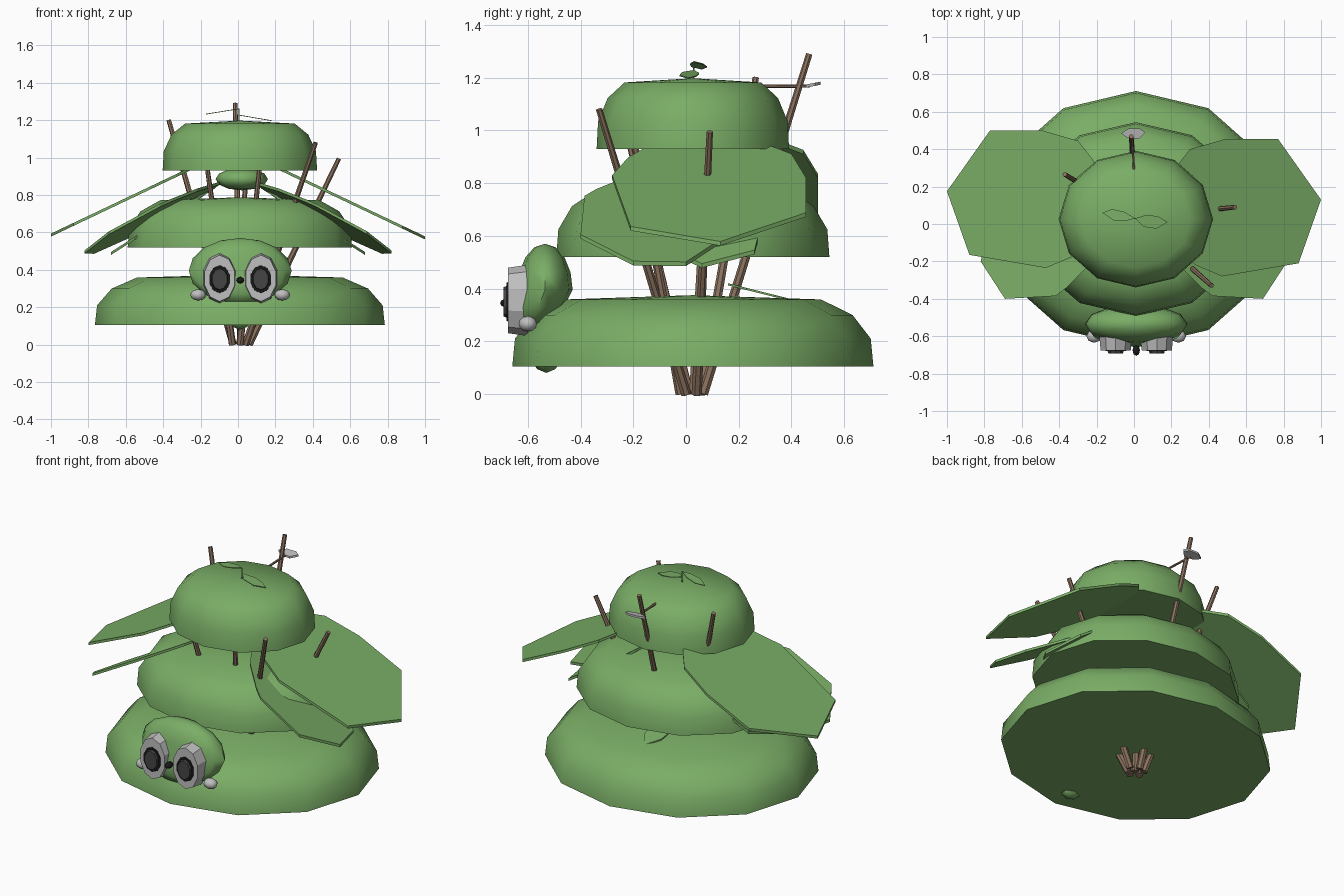
import bpy, bmesh, math
from mathutils import Vector

if "Cube" in bpy.data.objects:
    bpy.data.objects.remove(bpy.data.objects["Cube"])


def mat(name, r, g, b):
    m = bpy.data.materials.new(name)
    m.diffuse_color = (r, g, b, 1)
    m.use_nodes = True
    m.node_tree.nodes["Principled BSDF"].inputs["Base Color"].default_value = m.diffuse_color
    return m


GREEN = mat("leaf green", .195, .42, .133)
BROWN = mat("bark brown", .26, .17, .115)
PALE = mat("pale grey", .52, .52, .52)
DARK = mat("dark grey", .06, .06, .06)
BLACK = mat("black", .01, .01, .01)


def finish(name, bm, material, angle=None):
    bmesh.ops.recalc_face_normals(bm, faces=bm.faces)
    me = bpy.data.meshes.new(name)
    bm.to_mesh(me)
    bm.free()
    me.materials.append(material)
    ob = bpy.data.objects.new(name, me)
    bpy.context.collection.objects.link(ob)
    if angle:
        bpy.ops.object.select_all(action='DESELECT')
        ob.select_set(True)
        bpy.context.view_layer.objects.active = ob
        bpy.ops.object.shade_smooth_by_angle(angle=math.radians(angle))
    return ob


def dome(name, rx, ry, z, h):
    """Twelve-sided foliage tier with a flat underside."""
    bm = bmesh.new()
    rings = []
    for r, t in ((1, 0), (.985, .39), (.885, .72), (.71, .94)):
        rings.append([bm.verts.new((.01 + rx * r * math.cos(i * math.pi / 6),
                                    .026 + ry * r * math.sin(i * math.pi / 6), z + h * t))
                      for i in range(12)])
    top = bm.verts.new((.01, .026, z + h))
    bm.faces.new(rings[0])
    for i in range(12):
        j = (i + 1) % 12
        for a, b in zip(rings, rings[1:]):
            bm.faces.new((a[i], a[j], b[j], b[i]))
        bm.faces.new((rings[-1][i], rings[-1][j], top))
    finish(name, bm, GREEN, 40)


def rod(name, a, b, r1, r2, material, sides=7):
    a, b = Vector(a), Vector(b)
    bm = bmesh.new()
    bmesh.ops.create_cone(bm, cap_ends=True, segments=sides, radius1=r1, radius2=r2,
                          depth=(b - a).length)
    bm.transform((b - a).to_track_quat('Z', 'Y').to_matrix().to_4x4())
    bmesh.ops.translate(bm, verts=bm.verts, vec=(a + b) / 2)
    return finish(name, bm, material, 30)


def plate(name, pts, height, thick, material):
    """Thin sheet from an xy outline; height(x, y) gives its slope."""
    bm = bmesh.new()
    up = [bm.verts.new((x, y, height(x, y))) for x, y in pts]
    low = [bm.verts.new((x, y, height(x, y) - thick)) for x, y in pts]
    bm.faces.new(up)
    bm.faces.new(low[::-1])
    for i in range(len(pts)):
        j = (i + 1) % len(pts)
        bm.faces.new((up[i], low[i], low[j], up[j]))
    return finish(name, bm, material)


def ball(name, loc, rad, material, lean=0, u=12, v=8):
    bm = bmesh.new()
    bmesh.ops.create_uvsphere(bm, u_segments=u, v_segments=v, radius=1)
    for p in bm.verts:
        p.co.y += lean * min(0, p.co.z)
        p.co = Vector(loc) + Vector(p.co[i] * rad[i] for i in range(3))
    return finish(name, bm, material, 60)


def disc(name, x, y0, y1, z, rx, rz, material, taper=.9):
    """Oval disc facing the front, from y0 (back) to y1 (front)."""
    bm = bmesh.new()
    n = 10
    rings = [[bm.verts.new((x + rx * k * math.sin(i * 2 * math.pi / n), y,
                            z + rz * k * math.cos(i * 2 * math.pi / n)))
              for i in range(n)] for y, k in ((y0, 1), (y1, taper))]
    bm.faces.new(rings[0])
    bm.faces.new(rings[1][::-1])
    for i in range(n):
        j = (i + 1) % n
        bm.faces.new((rings[0][i], rings[0][j], rings[1][j], rings[1][i]))
    finish(name, bm, material)


# Foliage tiers
dome("lower_tier", .775, .685, .105, .27)
dome("middle_tier", .60, .518, .52, .268)
dome("upper_tier", .413, .365, .93, .268)

# Sticks running up through the tiers from one bundle
sticks = [((.04, 0, 0), (.415, -.33, 1.08)), ((.06, .04, 0), (.54, .09, .995)),
          ((-.025, .055, 0), (-.37, .265, 1.2)), ((.015, .065, 0), (-.015, .468, 1.29)),
          ((-.03, .01, 0), (-.17, -.22, .98)), ((.01, -.02, 0), (.12, -.2, .98)),
          ((.015, .03, 0), (.04, .08, .95))]
for i, (a, b) in enumerate(sticks):
    rod(f"stick_{i + 1}", a, b, .02, .0125, BROWN)

# Wings of layered drooping leaves
leaf_1 = [(.1, .05), (.18, -.1), (.33, -.22), (.47, -.28), (.88, -.21), (1, .13),
          (.77, .455), (.49, .455), (.30, .4), (.22, .3)]
leaf_2 = [(.1, 0), (.22, -.2), (.36, -.34), (.42, -.385), (.69, -.40), (.82, -.2),
          (.77, .0), (.55, .15), (.25, .15)]
leaf_3 = [(.12, .05), (.25, -.05), (.55, -.12), (.68, .06), (.6, .26), (.35, .3), (.2, .2)]
for s, side in ((1, "right"), (-1, "left")):
    dy = 0 if s > 0 else .045
    lift = 0 if s > 0 else .015
    plate(f"{side}_wing_top_leaf", [(s * x, y + dy) for x, y in leaf_1],
          lambda x, y: .935 + lift - .475 * (abs(x) - .25), .016, GREEN)
    plate(f"{side}_wing_middle_leaf", [(s * x, y) for x, y in leaf_2],
          lambda x, y: .925 - .55 * abs(x) - .15 * y, .016, GREEN)
    plate(f"{side}_wing_low_leaf", [(s * x, y) for x, y in leaf_3],
          lambda x, y: .93 - .64 * abs(x), .016, GREEN)
ball("leaf_hub", (.02, .03, .885), (.14, .12, .06), GREEN, u=8, v=6)

# Sprout on the crown
rod("sprout_stem", (.005, .03, 1.18), (.005, .03, 1.262), .004, .003, GREEN, 5)
plate("sprout_upper_leaf", [(.005, .03), (-.05, .015), (-.11, .02), (-.17, .06), (-.12, .08), (-.05, .065)],
      lambda x, y: 1.262 + .16 * x, .004, GREEN)
plate("sprout_lower_leaf", [(.005, .03), (.05, -.015), (.12, -.025), (.18, .01), (.13, .04), (.07, .05)],
      lambda x, y: 1.23 - .17 * x, .004, GREEN)

# Small leaf lying behind the trunk
plate("back_leaf", [(0, .16), (.07, .23), (.05, .33), (0, .4), (-.06, .32), (-.07, .23)],
      lambda x, y: .42 - .25 * (y - .16), .008, GREEN)

# Small axe tied to the rear stick
rod("axe_handle", (0, .28, 1.168), (-.01, .47, 1.168), .007, .006, BROWN, 6)
plate("axe_blade", [(-.07, .485), (-.035, .46), (.025, .455), (.06, .49), (.03, .51), (-.03, .51)],
      lambda x, y: 1.18 + .2 * (y - .485), .012, PALE)

# Head with a hidden body peg below it
ball("head", (.012, -.535, .395), (.275, .105, .175), GREEN, lean=.65)
ball("body_peg", (.01, -.53, .19), (.09, .07, .11), GREEN, u=6, v=6)

# Face
for s, side in ((-1, "left"), (1, "right")):
    x = .012 + s * .11
    disc(f"{side}_goggle", x, -.60, -.675, .355, .092, .135, PALE, .92)
    disc(f"{side}_eye_ring", x, -.67, -.68, .35, .058, .075, BLACK, .98)
    disc(f"{side}_pupil", x, -.675, -.692, .35, .046, .062, DARK, .9)
    ball(f"{side}_cheek", (.012 + s * .225, -.60, .266), (.042, .035, .03), PALE, u=8, v=6)
ball("nose", (.012, -.675, .345), (.02, .03, .018), BLACK, u=8, v=6)
